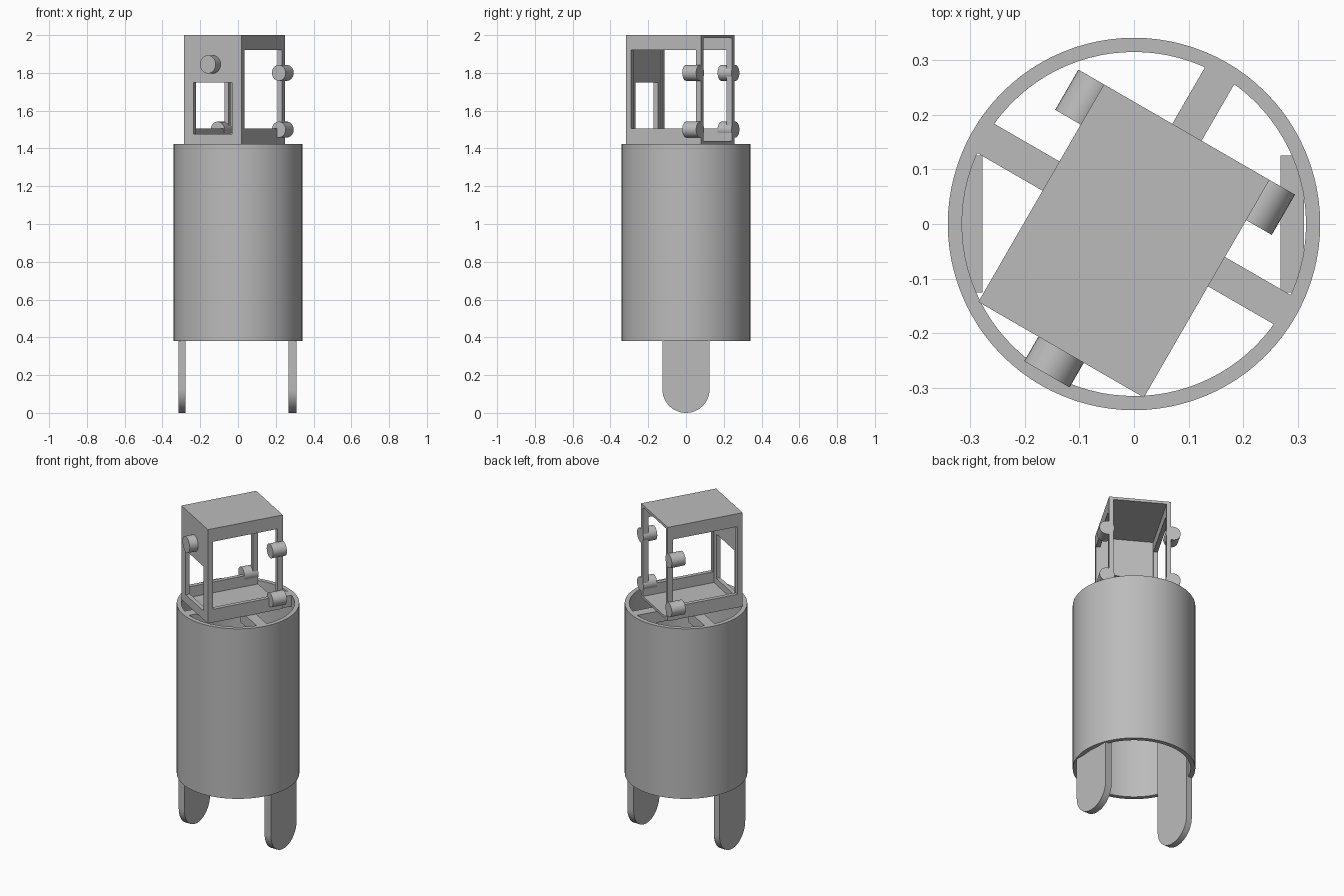
import bpy, bmesh, math
from mathutils import Matrix, Vector

old = bpy.data.objects.get("Cube")
if old:
    bpy.data.objects.remove(old, do_unlink=True)

GREY = bpy.data.materials.new("plain grey")
GREY.use_nodes = True
GREY.diffuse_color = (0.5, 0.5, 0.5, 1)
GREY.node_tree.nodes["Principled BSDF"].inputs["Base Color"].default_value = (0.5, 0.5, 0.5, 1)

# Frame of the turned cabin, and of the cross arms through the tube axis
TURN = Matrix.Rotation(math.radians(-30), 4, 'Z')
CABIN = Matrix.Translation((-0.0185, -0.031, 0)) @ TURN
WORLD = Matrix.Identity(4)


def finish(bm, name, frame):
    bmesh.ops.recalc_face_normals(bm, faces=bm.faces)
    mesh = bpy.data.meshes.new(name)
    bm.transform(frame)
    bm.to_mesh(mesh)
    bm.free()
    mesh.materials.append(GREY)
    ob = bpy.data.objects.new(name, mesh)
    bpy.context.scene.collection.objects.link(ob)
    return ob


def block(name, lo, hi, frame=WORLD):
    lo, hi = Vector(lo), Vector(hi)
    bm = bmesh.new()
    bmesh.ops.create_cube(bm, size=1)
    bmesh.ops.scale(bm, vec=hi - lo, verts=bm.verts)
    bmesh.ops.translate(bm, vec=(lo + hi) / 2, verts=bm.verts)
    return finish(bm, name, frame)


def rod(name, start, end, radius, frame=WORLD, sides=32):
    start, end = Vector(start), Vector(end)
    axis = end - start
    bm = bmesh.new()
    bmesh.ops.create_cone(bm, cap_ends=True, segments=sides, radius1=radius,
                          radius2=radius, depth=axis.length)
    bm.transform(Matrix.Translation((start + end) / 2) @ axis.to_track_quat('Z', 'Y').to_matrix().to_4x4())
    return finish(bm, name, frame)


def cut(ob, cutters):
    for c in cutters:
        c.hide_render = True
        mod = ob.modifiers.new("cut", 'BOOLEAN')
        mod.operation, mod.solver, mod.object = 'DIFFERENCE', 'EXACT', c
    graph = bpy.context.evaluated_depsgraph_get()
    mesh = bpy.data.meshes.new_from_object(ob.evaluated_get(graph))
    ob.modifiers.clear()
    ob.data = mesh


def smooth(ob):
    bpy.ops.object.select_all(action='DESELECT')
    ob.select_set(True)
    bpy.context.view_layer.objects.active = ob
    bpy.ops.object.shade_smooth_by_angle(angle=math.radians(30))


helpers = []


def cutter(ob):
    helpers.append(ob)
    return ob


# Main tube
BASE, RIM, R_OUT, R_IN = 0.38, 1.424, 0.341, 0.315
tube = rod("tube", (0, 0, BASE), (0, 0, RIM), R_OUT, sides=96)
cut(tube, [cutter(rod("tube_bore", (0, 0, BASE - 0.1), (0, 0, RIM + 0.1), R_IN, sides=96))])
smooth(tube)

# Cross arms carrying the cabin
for i, side in enumerate(("left", "back", "right", "front")):
    spin = TURN @ Matrix.Rotation(i * math.pi / 2, 4, 'Z')
    block(side + "_arm", (0.1, -0.031, RIM - 0.07), (0.325, 0.031, RIM - 0.001), spin)

# Cabin shell: open at the back, windows on both sides and the front
W, D, T = 0.175, 0.23, 0.025
cabin = block("cabin", (-W, -D, RIM), (W, D, 2), CABIN)
openings = [
    block("cavity", (T - W, T - D, RIM + 0.015), (W - T, D + 0.1, 1.984), CABIN),
    block("side_window", (-0.3, -0.198, 1.505), (0.3, 0.198, 1.92), CABIN),
    block("front_window", (-0.118, -0.3, 1.477), (0.118, -0.15, 1.75), CABIN),
    rod("front_bore", (0, -0.4, 1.845), (0, -0.1, 1.845), 0.025, CABIN),
]

# Screw bosses on the back corners, with blind holes
bosses = []
for side, sx in (("left", 1), ("right", -1)):
    for level, z in (("lower", 1.5), ("upper", 1.8)):
        x = sx * 0.187
        boss = rod(f"{level}_{side}_boss", (x, D - 0.085, z), (x, D, z), 0.042, CABIN)
        hole = rod("boss_hole", (x, D - 0.06, z), (x, D + 0.1, z), 0.024, CABIN)
        openings.append(hole)
        bosses.append((boss, hole))

# Front boss with a through hole
front_boss = rod("front_boss", (0, -0.282, 1.845), (0, -D + 0.005, 1.845), 0.048, CABIN)
bosses.append((front_boss, openings[3]))

cut(cabin, [cutter(o) for o in openings])
for boss, hole in bosses:
    cut(boss, [hole])
    smooth(boss)


# Legs: upright plates with a rounded foot
def leg(name, x0, x1, top=0.85, r=0.125):
    bm = bmesh.new()
    steps = 24
    outline = [(r, top), (-r, top)]
    for i in range(steps + 1):
        a = math.pi + math.pi * i / steps
        outline.append((r * math.cos(a), r + r * math.sin(a)))
    face = bm.faces.new([bm.verts.new((x0, y, z)) for y, z in outline])
    moved = bmesh.ops.extrude_face_region(bm, geom=[face])["geom"]
    bmesh.ops.translate(bm, vec=(x1 - x0, 0, 0),
                        verts=[v for v in moved if isinstance(v, bmesh.types.BMVert)])
    return finish(bm, name, WORLD)


axle = cutter(rod("axle_hole", (-0.5, 0, 0.125), (0.5, 0, 0.125), 0.037))
right_leg = leg("right_leg", -0.315, -0.277)
left_leg = leg("left_leg", 0.268, 0.311)
screws = []
for y in (-0.06, 0.06):
    for z in (0.067, 0.186):
        screws.append(cutter(rod("screw_hole", (0.2, y, z), (0.4, y, z), 0.023)))
        screws.append(cutter(rod("screw_recess", (0.29, y, z), (0.4, y, z), 0.039)))
cut(right_leg, [axle])
cut(left_leg, [axle] + screws)
smooth(right_leg)
smooth(left_leg)

for h in helpers:
    bpy.data.objects.remove(h, do_unlink=True)
